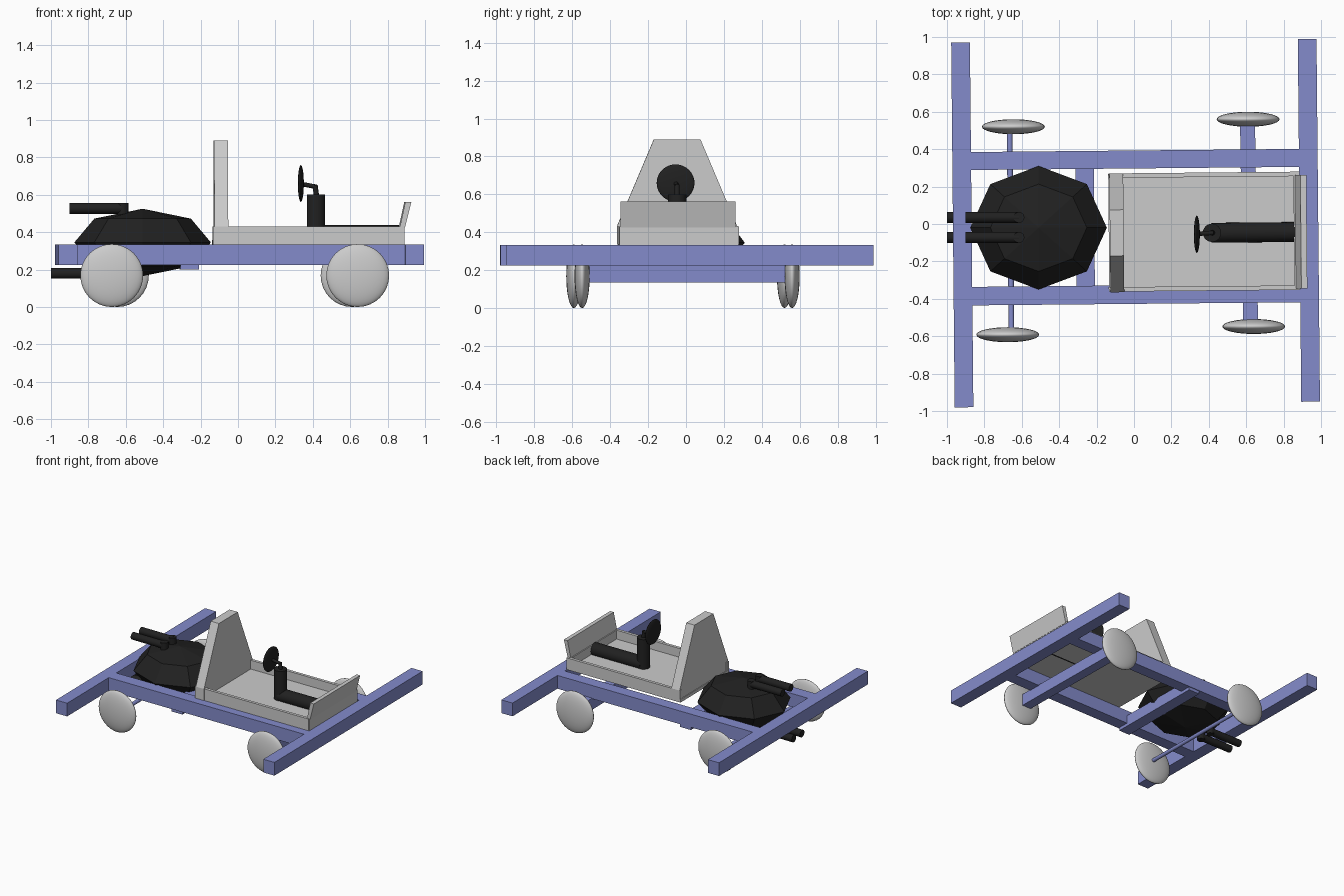
import bpy, bmesh, math
from mathutils import Vector

if "Cube" in bpy.data.objects:
    bpy.data.objects.remove(bpy.data.objects["Cube"])

YAW = 0.0095  # the whole chassis sits very slightly turned


def material(name, rgb):
    m = bpy.data.materials.new(name)
    m.diffuse_color = (*rgb, 1)
    m.use_nodes = True
    m.node_tree.nodes["Principled BSDF"].inputs["Base Color"].default_value = m.diffuse_color
    return m


BLUE = material("blue_paint", (0.23, 0.26, 0.60))
BLACK = material("black_metal", (0.015, 0.015, 0.015))


def finish(ob, name, mat=None, smooth=False):
    ob.name = name
    if mat:
        ob.data.materials.append(mat)
    if smooth:
        bpy.ops.object.shade_smooth_by_angle(angle=math.radians(40))
    return ob


def box(name, x, y, z, mat=None, yaw=YAW):
    """Box from (min, max) ranges, turned about its own centre."""
    c = [(a + b) / 2 for a, b in (x, y, z)]
    bpy.ops.mesh.primitive_cube_add(size=1, location=c)
    ob = bpy.context.object
    ob.scale = [b - a for a, b in (x, y, z)]
    ob.rotation_euler.z = yaw
    return finish(ob, name, mat)


def rod(name, p, q, r, mat, sides=24):
    p, q = Vector(p), Vector(q)
    bpy.ops.mesh.primitive_cylinder_add(vertices=sides, radius=r, depth=(q - p).length,
                                        location=(p + q) / 2)
    ob = bpy.context.object
    ob.rotation_euler = (q - p).to_track_quat('Z', 'Y').to_euler()
    return finish(ob, name, mat, True)


def ellipsoid(name, loc, radii, mat=None, seg=32, rings=16, smooth=True):
    bpy.ops.mesh.primitive_uv_sphere_add(segments=seg, ring_count=rings, radius=1, location=loc)
    ob = bpy.context.object
    ob.scale = radii
    return finish(ob, name, mat, smooth)


def prism(name, profile, axis, lo, hi, loc):
    """Extrude a 2D profile along x (profile y,z) or y (profile x,z)."""
    bm = bmesh.new()
    make = (lambda a, b, t: (t, a, b)) if axis == 'x' else (lambda a, b, t: (a, t, b))
    face = bm.faces.new([bm.verts.new(make(a, b, lo)) for a, b in profile])
    ext = bmesh.ops.extrude_face_region(bm, geom=[face])
    vs = [v for v in ext['geom'] if isinstance(v, bmesh.types.BMVert)]
    bmesh.ops.translate(bm, verts=vs, vec=make(0, 0, hi - lo))
    bmesh.ops.recalc_face_normals(bm, faces=bm.faces)
    me = bpy.data.meshes.new(name)
    bm.to_mesh(me)
    bm.free()
    ob = bpy.data.objects.new(name, me)
    bpy.context.collection.objects.link(ob)
    ob.location = loc
    ob.rotation_euler.z = YAW
    return ob


# Chassis beams, rails and cross member
Z = (0.225, 0.333)
box("rear_beam", (-0.968, -0.868), (-0.98, 0.97), Z, BLUE)
box("front_beam", (0.885, 0.985), (-0.95, 0.99), Z, BLUE)
box("left_rail", (-0.88, 0.89), (0.297, 0.393), Z, BLUE)
box("right_rail", (-0.88, 0.89), (-0.427, -0.328), Z, BLUE)
box("cross_member", (-0.31, -0.212), (-0.42, 0.385), (0.2, 0.29), BLUE)

# Axles and wheels
box("front_axle", (0.575, 0.655), (-0.52, 0.54), (0.135, 0.23), BLUE, 0.015)
rod("rear_axle", (-0.665, 0.52, 0.168), (-0.655, -0.59, 0.168), 0.015, BLUE, 12)
for name, x, y in (("rear_left", -0.645, 0.52), ("rear_right", -0.675, -0.592),
                   ("front_left", 0.61, 0.56), ("front_right", 0.64, -0.548)):
    ellipsoid(name + "_wheel", (x, y, 0.168), (0.168, 0.04, 0.168))

# Faceted engine block
ellipsoid("engine", (-0.51, -0.02, 0.345), (0.365, 0.33, 0.18), BLACK, 8, 4, False)

# Exhaust pipes with elbows, above and below the engine
for y, side in ((0.035, "left"), (-0.072, "right")):
    for level, x0, z, z_in in (("upper", -0.9, 0.527, 0.45), ("lower", -1.0, 0.18, 0.27)):
        x1 = x0 + 0.285
        rod(f"{level}_{side}_exhaust", (x0, y, z), (x1, y, z), 0.029, BLACK)
        s = 0.028 if z > z_in else -0.028
        rod(f"{level}_{side}_elbow", (x1, y, z + s), (x1, y, z_in), 0.029, BLACK)

# Driver tub: floor and low walls
cx, cy = 0.38, -0.041
box("tub_floor", (-0.135, 0.885), (-0.355, 0.273), (0.333, 0.358))
for name, y in (("left", cy + 0.304), ("right", cy - 0.304)):
    box(name + "_tub_wall", (-0.135, 0.885), (y - 0.012, y + 0.012), (0.335, 0.43))
box("front_tub_wall", (0.855, 0.888), (-0.35, 0.275), (0.335, 0.43))

# Tapered seat back
prism("seat_back", [(-0.318, 0.335), (0.318, 0.335), (0.318, 0.43), (0.123, 0.89),
                    (-0.123, 0.89), (-0.318, 0.43)], 'x', -0.037, 0.037, (-0.092, -0.047, 0))

# Tilted front panel
prism("front_panel", [(-0.018, 0.425), (0.01, 0.425), (0.044, 0.562), (0.012, 0.562)],
      'y', -0.303, 0.303, (0.88, -0.042, 0))

# Steering column and wheel
sy = -0.047
rod("column_base", (0.415, sy, 0.385), (0.86, sy + 0.004, 0.385), 0.053, BLACK)
rod("column_post", (0.417, sy, 0.34), (0.417, sy, 0.6), 0.049, BLACK)
rod("steering_riser", (0.42, sy, 0.59), (0.412, sy, 0.65), 0.014, BLACK, 12)
rod("steering_shaft", (0.42, sy, 0.642), (0.335, sy - 0.006, 0.658), 0.012, BLACK, 12)
ellipsoid("steering_wheel", (0.336, sy - 0.008, 0.66), (0.016, 0.1, 0.098), BLACK)
